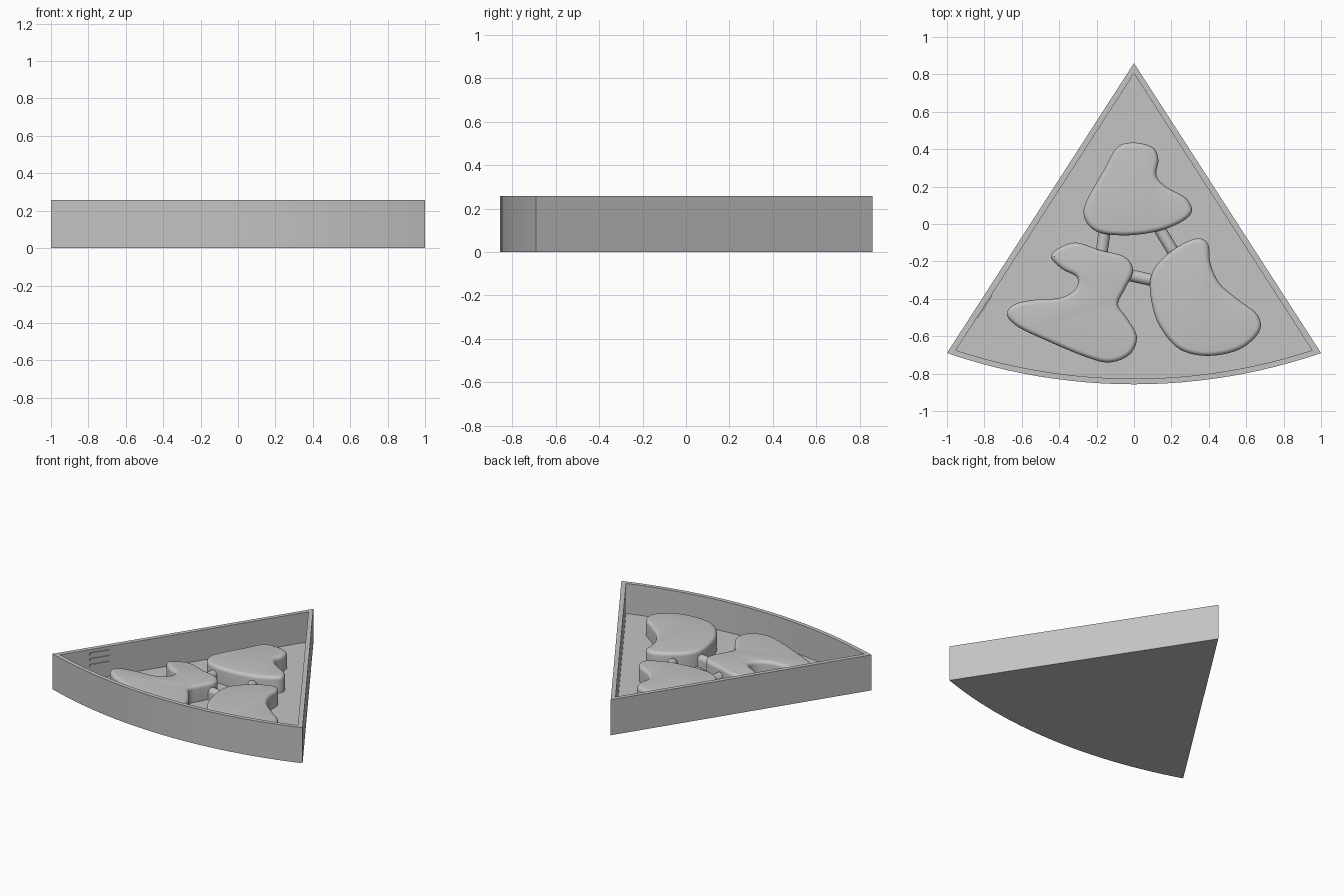
import bpy, bmesh, math
from mathutils import Vector

if "Cube" in bpy.data.objects:
    bpy.data.objects.remove(bpy.data.objects["Cube"], do_unlink=True)

HEIGHT, FLOOR, BLOB_TOP = 0.257, 0.04, 0.157

grey = bpy.data.materials.new("plain_grey")
grey.use_nodes = True
grey.diffuse_color = (0.55, 0.55, 0.55, 1)
grey.node_tree.nodes["Principled BSDF"].inputs["Base Color"].default_value = grey.diffuse_color


def skin(name, rings, angle=30):
    """Join equal-length rings of points with quads and cap both ends."""
    bm = bmesh.new()
    loops = [[bm.verts.new(p) for p in ring] for ring in rings]
    count = len(loops[0])
    for low, high in zip(loops, loops[1:]):
        for i in range(count):
            j = (i + 1) % count
            bm.faces.new((low[i], low[j], high[j], high[i]))
    bm.faces.new(loops[0][::-1])
    bm.faces.new(loops[-1])
    bmesh.ops.recalc_face_normals(bm, faces=bm.faces)
    mesh = bpy.data.meshes.new(name)
    bm.to_mesh(mesh)
    bm.free()
    mesh.materials.append(grey)
    obj = bpy.data.objects.new(name, mesh)
    bpy.context.collection.objects.link(obj)
    bpy.ops.object.select_all(action="DESELECT")
    obj.select_set(True)
    bpy.context.view_layer.objects.active = obj
    bpy.ops.object.shade_smooth_by_angle(angle=math.radians(angle))
    return obj


def wedge(apex, half, corner, bottom, steps=24):
    """Triangle outline whose front edge is a shallow arc."""
    sag = corner - bottom
    radius = (half * half + sag * sag) / (2 * sag)
    sweep = math.asin(half / radius)
    points = [Vector((0, apex))]
    for i in range(steps + 1):
        a = sweep * (2 * i / steps - 1)
        points.append(Vector((radius * math.sin(a), bottom + radius * (1 - math.cos(a)))))
    return points


def at(points, z):
    return [(p.x, p.y, z) for p in points]


def smooth_loop(points, steps=6):
    """Closed spline running through all the points."""
    pts = [Vector(p) for p in points]
    out = []
    n = len(pts)
    for i in range(n):
        a, b, c, d = (pts[(i + k) % n] for k in (-1, 0, 1, 2))
        for s in range(steps):
            t = s / steps
            out.append(0.5 * (2 * b + (c - a) * t + (2 * a - 5 * b + 4 * c - d) * t * t
                              + (3 * b - a - 3 * c + d) * t ** 3))
    return out


def inward(points, dist):
    """Offset a clockwise loop towards its inside."""
    n = len(points)
    out = []
    for i, p in enumerate(points):
        t = (points[(i + 1) % n] - points[i - 1]).normalized()
        out.append(p + Vector((t.y, -t.x)) * dist)
    return out


def island(name, points, r=0.025):
    """Upright blob with a rounded top rim."""
    loop = smooth_loop(points)
    area = sum(p.cross(q) for p, q in zip(loop, loop[1:] + loop[:1]))
    if area > 0:
        loop.reverse()
    rings = [at(loop, FLOOR - 0.01)]
    for k in range(6):
        a = math.pi / 2 * k / 5
        rings.append(at(inward(loop, r * (1 - math.cos(a))), BLOB_TOP - r + r * math.sin(a)))
    skin(name, rings)


def bridge(name, start, end, r=0.032, top=0.12):
    """Round-topped bar lying on the floor between two points."""
    a, b = Vector(start), Vector(end)
    d = (b - a).normalized()
    side = Vector((-d.y, d.x))
    profile = [(-r, FLOOR - 0.01)]
    profile += [(-r * math.cos(math.pi * k / 10), top - r + r * math.sin(math.pi * k / 10))
                for k in range(11)]
    profile.append((r, FLOOR - 0.01))
    skin(name, [[(*(p + side * u), z) for u, z in profile] for p in (a, b)])


# Wedge tray with thin walls
outer = wedge(0.86, 1.0, -0.69, -0.857)
inner = wedge(0.805, 0.952, -0.675, -0.827)
skin("tray", [at(outer, 0), at(outer, HEIGHT), at(inner, HEIGHT), at(inner, FLOOR)])

# Three raised islands
island("back_island", [
    (-.09, .41), (0, .435), (.1, .41), (.13, .345), (.12, .26), (.17, .2), (.275, .14),
    (.31, .07), (.26, .015), (.14, -.035), (-.02, -.06), (-.17, -.05), (-.245, -.005),
    (-.27, .07), (-.235, .16), (-.16, .29)])
island("right_island", [
    (-.445, -.175), (-.395, -.125), (-.305, -.1), (-.18, -.14), (-.05, -.175), (-.005, -.25),
    (-.05, -.35), (-.085, -.43), (-.04, -.5), (.015, -.6), (-.02, -.695), (-.13, -.74),
    (-.26, -.71), (-.475, -.62), (-.62, -.55), (-.68, -.485), (-.64, -.43), (-.53, -.405),
    (-.395, -.395), (-.315, -.35), (-.305, -.285), (-.385, -.24)])
island("left_island", [
    (.085, -.31), (.125, -.215), (.22, -.13), (.33, -.078), (.395, -.105), (.41, -.215),
    (.46, -.32), (.565, -.41), (.66, -.485), (.67, -.575), (.565, -.67), (.395, -.705),
    (.245, -.67), (.145, -.56), (.1, -.445)])

# Bars linking the islands
bridge("right_bridge", (-.155, -.02), (-.175, -.17))
bridge("left_bridge", (.12, 0), (.23, -.18))
bridge("front_bridge", (-.04, -.27), (.12, -.305))

# Small ribs on the inside of the right wall
corner, apex = inner[1], inner[0]
along = (apex - corner).normalized()
normal = Vector((along.y, -along.x))
middle = corner + along * 0.28
for i in range(3):
    z = 0.225 - 0.042 * i
    ends = [middle - along * 0.07, middle + along * 0.07]
    rings = [[(*(p + normal * u), z + v) for u, v in
              ((-.005, -.009), (.006, -.009), (.006, .009), (-.005, .009))] for p in ends]
    skin(f"wall_rib_{i + 1}", rings)
